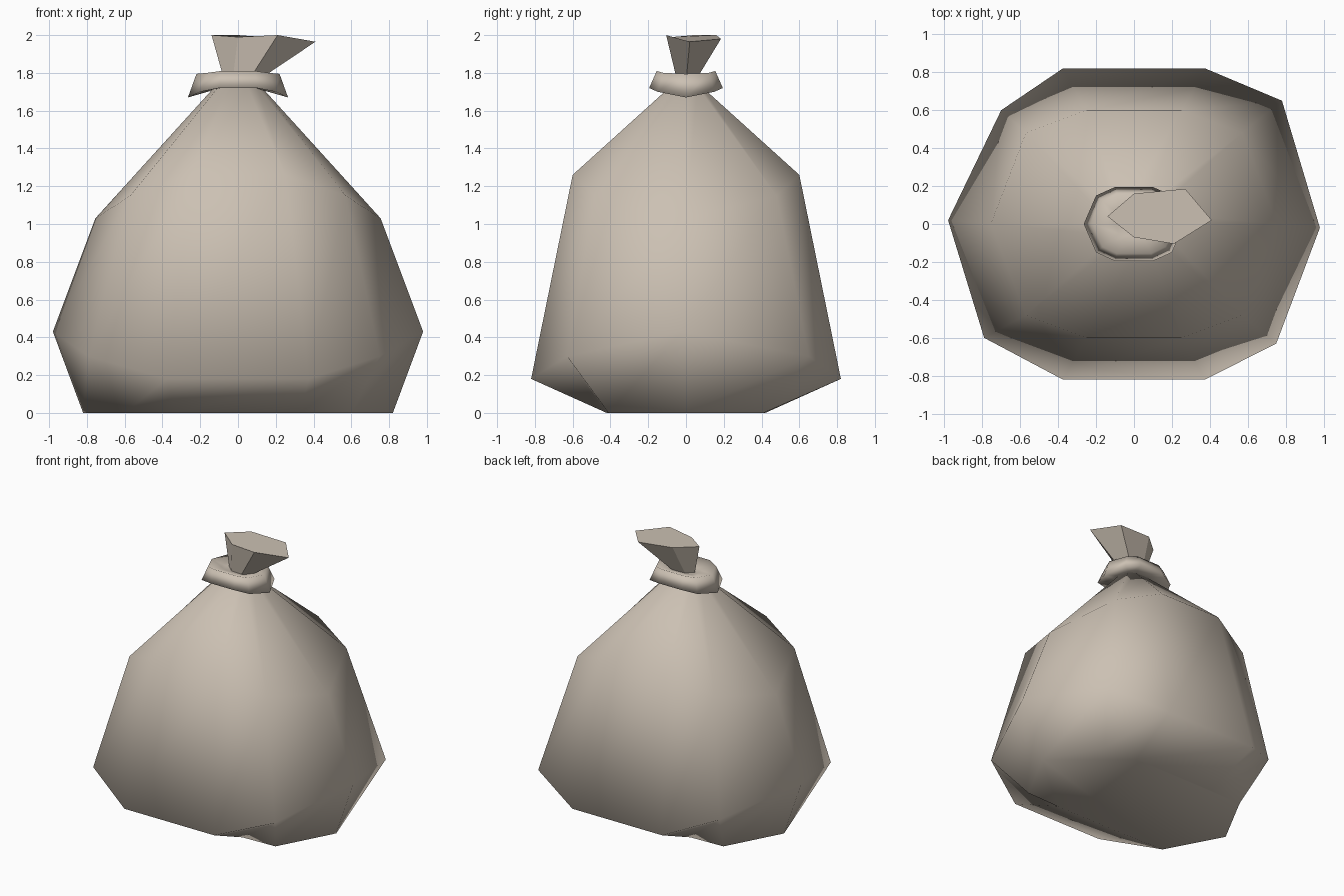
import bpy

if "Cube" in bpy.data.objects:
    bpy.data.objects.remove(bpy.data.objects["Cube"])

mat = bpy.data.materials.new("beige canvas")
mat.diffuse_color = (0.60, 0.53, 0.45, 1)
mat.use_nodes = True
mat.node_tree.nodes["Principled BSDF"].inputs["Base Color"].default_value = mat.diffuse_color


def ring(side, corner, face, tweak=None):
    """Ten-sided ring from three (x, y, z) points mirrored in x and y, counter-clockwise."""
    pts = []
    order = [(side, 1, 1), (corner, 1, 1), (face, 1, 1), (face, -1, 1), (corner, -1, 1),
             (side, -1, 1), (corner, -1, -1), (face, -1, -1), (face, 1, -1), (corner, 1, -1)]
    for i, (p, sx, sy) in enumerate(order):
        dx, dy = (tweak or {}).get(i, (0, 0))
        pts.append((p[0] * sx + dx, p[1] * sy + dy, p[2]))
    return pts


def loft(name, rings, smooth=True):
    """Skin a list of rings into a closed mesh with capped ends."""
    n = len(rings[0])
    verts = [v for r in rings for v in r]
    faces = [(k * n + i, k * n + (i + 1) % n, (k + 1) * n + (i + 1) % n, (k + 1) * n + i)
             for k in range(len(rings) - 1) for i in range(n)]
    faces.append(tuple(reversed(range(n))))
    faces.append(tuple(range(len(verts) - n, len(verts))))
    me = bpy.data.meshes.new(name)
    me.from_pydata(verts, [], faces)
    me.materials.append(mat)
    for p in me.polygons:
        p.use_smooth = smooth
    ob = bpy.data.objects.new(name, me)
    bpy.context.collection.objects.link(ob)
    return ob


# Sagging body: base, bulge (slightly lopsided corners), shoulder, neck
loft("sack_body", [
    ring((0.82, 0, 0), (0.60, 0.41, 0), (0.33, 0.42, 0)),
    ring((0.98, 0, 0.43), (0.77, 0.62, 0.30), (0.375, 0.82, 0.18),
         {0: (0, -0.02), 1: (0.01, 0.03), 4: (0.07, -0.02), 5: (0, 0.02),
          6: (-0.02, 0.02), 9: (-0.02, -0.01)}),
    ring((0.755, 0, 1.03), (0.57, 0.48, 1.15), (0.25, 0.60, 1.26)),
    ring((0.12, 0, 1.73), (0.10, 0.06, 1.73), (0.05, 0.08, 1.73)),
])

# Gathered collar around the neck, drooping at the sides
loft("tied_collar", [
    ring((0.11, 0, 1.72), (0.09, 0.06, 1.72), (0.05, 0.08, 1.73)),
    ring((0.265, 0, 1.67), (0.20, 0.15, 1.70), (0.10, 0.195, 1.72)),
    ring((0.22, 0, 1.795), (0.165, 0.12, 1.80), (0.09, 0.155, 1.81)),
    ring((0.10, 0, 1.775), (0.08, 0.05, 1.775), (0.04, 0.06, 1.775)),
])

# Flared loose end above the tie
top = [(-0.14, 0.04, 2.0), (0.0, -0.07, 1.99), (0.21, -0.105, 2.0),
       (0.41, 0.02, 1.965), (0.27, 0.185, 1.98), (0.0, 0.16, 2.0)]
base = [(-0.07, 0, 1.75), (-0.03, -0.04, 1.75), (0.05, -0.045, 1.75),
        (0.09, 0, 1.75), (0.05, 0.045, 1.75), (-0.03, 0.04, 1.75)]
loft("loose_end", [base, top], smooth=False)
